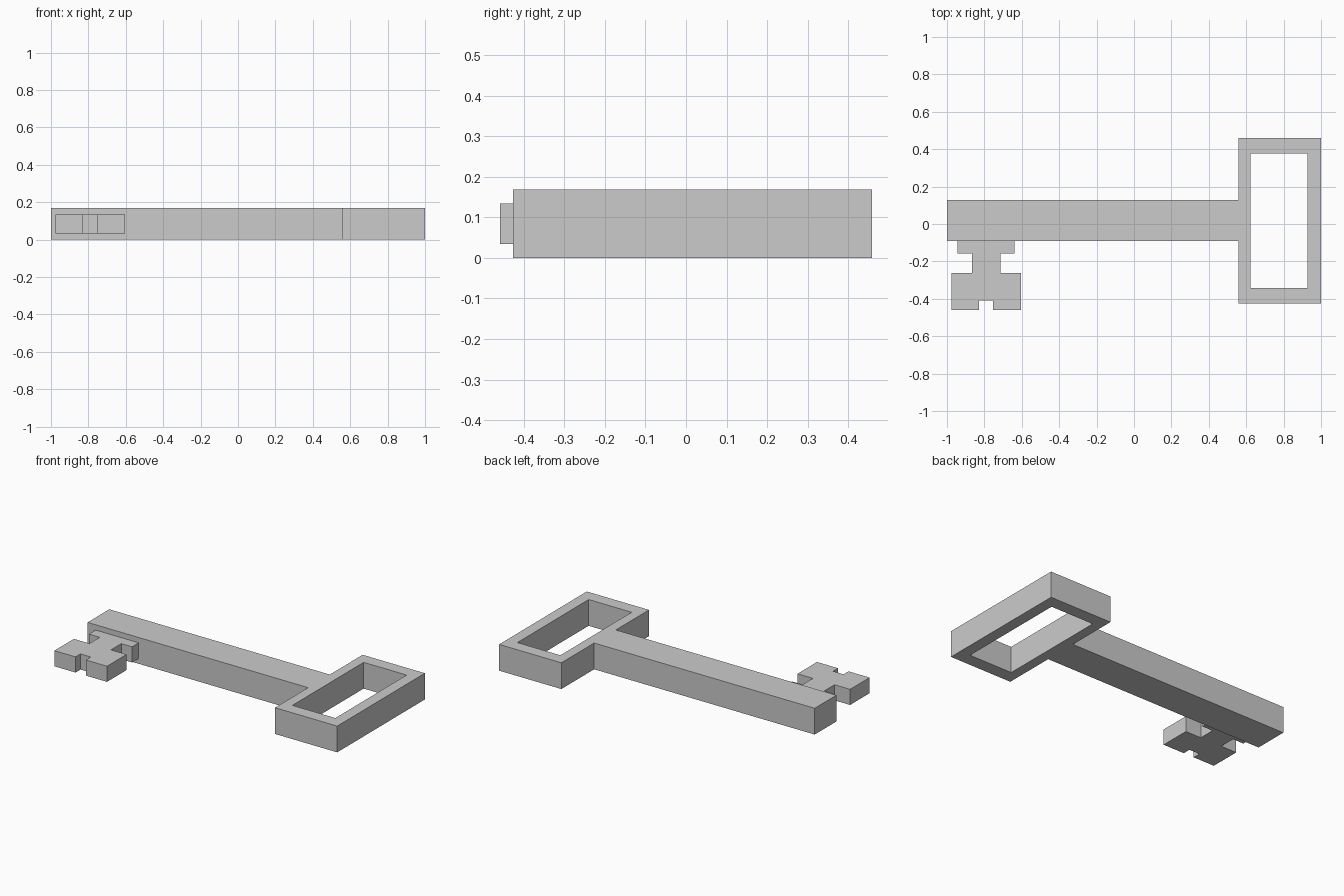
import bpy
import bmesh

if "Cube" in bpy.data.objects:
    bpy.data.objects.remove(bpy.data.objects["Cube"])


def plate(name, loops, z0, z1):
    """Flat plate from closed outlines (inner outlines become holes)."""
    cu = bpy.data.curves.new(name + "_profile", 'CURVE')
    cu.dimensions = '2D'
    cu.fill_mode = 'BOTH'
    cu.extrude = (z1 - z0) / 2
    for pts in loops:
        sp = cu.splines.new('POLY')
        sp.points.add(len(pts) - 1)
        for p, (x, y) in zip(sp.points, pts):
            p.co = (x, y, 0, 1)
        sp.use_cyclic_u = True
    tmp = bpy.data.objects.new(name + "_profile", cu)
    bpy.context.collection.objects.link(tmp)
    bpy.context.view_layer.update()
    me = bpy.data.meshes.new_from_object(
        tmp.evaluated_get(bpy.context.evaluated_depsgraph_get()))
    bpy.data.objects.remove(tmp)

    # Weld caps to walls and lift into place
    bm = bmesh.new()
    bm.from_mesh(me)
    bmesh.ops.remove_doubles(bm, verts=bm.verts, dist=1e-4)
    bmesh.ops.translate(bm, verts=bm.verts, vec=(0, 0, (z0 + z1) / 2))
    bmesh.ops.recalc_face_normals(bm, faces=bm.faces)
    for f in bm.faces:
        f.smooth = False
    bm.to_mesh(me)
    bm.free()
    me.name = name
    ob = bpy.data.objects.new(name, me)
    bpy.context.collection.objects.link(ob)
    return ob


def mirrored(half, cx):
    """Closed outline from its right half, given as offsets from x = cx."""
    return ([(cx + x, y) for x, y in half] +
            [(cx - x, y) for x, y in reversed(half)])


# Shaft and rectangular bow, one continuous body
outline = [(-1, -0.091), (0.56, -0.091), (0.56, -0.426), (1, -0.426),
           (1, 0.459), (0.56, 0.459), (0.56, 0.128), (-1, 0.128)]
opening = [(0.624, -0.342), (0.928, -0.342), (0.928, 0.378), (0.624, 0.378)]
plate("shaft_and_bow", [outline, opening], 0, 0.168)

# Bit: collar, neck and notched block, thinner than the shaft
bit = mirrored([(0.037, -0.409), (0.037, -0.459), (0.186, -0.459),
                (0.186, -0.262), (0.076, -0.262), (0.076, -0.158),
                (0.152, -0.158), (0.152, -0.091)], -0.791)
plate("bit", [bit], 0.034, 0.134)
